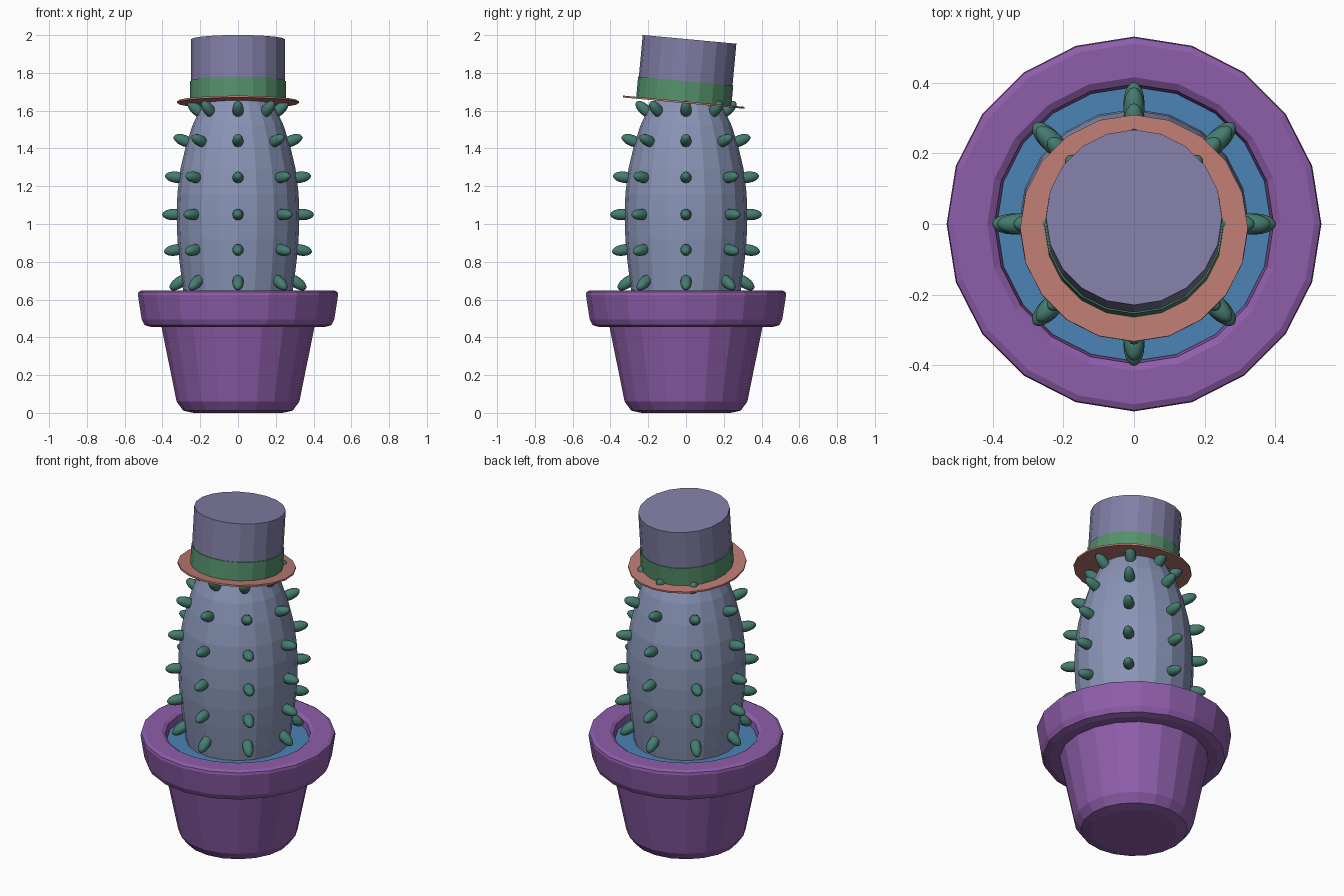
import bpy, bmesh, math
from mathutils import Vector, Matrix

if "Cube" in bpy.data.objects:
    bpy.data.objects.remove(bpy.data.objects["Cube"])

SIDES = 20


def material(name, rgb):
    m = bpy.data.materials.new(name)
    m.diffuse_color = (*rgb, 1)
    m.use_nodes = True
    m.node_tree.nodes["Principled BSDF"].inputs["Base Color"].default_value = m.diffuse_color
    return m


def finish(bm, name, mat, smooth=False):
    bmesh.ops.recalc_face_normals(bm, faces=bm.faces)
    for f in bm.faces:
        f.smooth = smooth
    me = bpy.data.meshes.new(name)
    bm.to_mesh(me)
    bm.free()
    me.materials.append(mat)
    ob = bpy.data.objects.new(name, me)
    bpy.context.collection.objects.link(ob)
    return ob


def lathe(name, profile, mat):
    """Revolve (radius, z) points around z; open ends are capped."""
    bm = bmesh.new()
    rings = []
    for r, z in profile:
        rings.append([bm.verts.new((r * math.cos(a), r * math.sin(a), z))
                      for a in (2 * math.pi * i / SIDES for i in range(SIDES))])
    for lo, hi in zip(rings, rings[1:]):
        for i in range(SIDES):
            j = (i + 1) % SIDES
            bm.faces.new((lo[i], lo[j], hi[j], hi[i]))
    bm.faces.new(rings[0])
    bm.faces.new(rings[-1])
    return finish(bm, name, mat)


purple = material("pot_purple", (0.27, 0.11, 0.40))
blue = material("soil_blue", (0.07, 0.23, 0.47))
slate = material("body_slate", (0.25, 0.30, 0.47))
teal = material("spine_teal", (0.06, 0.20, 0.16))
lilac = material("hat_lilac", (0.22, 0.21, 0.38))
green = material("band_green", (0.09, 0.28, 0.15))
salmon = material("brim_salmon", (0.50, 0.20, 0.17))

# Pot with a thick rounded rim and a recess for the soil
lathe("pot", [(0.235, 0), (0.29, 0.012), (0.325, 0.06), (0.405, 0.455),
              (0.46, 0.455), (0.495, 0.465), (0.51, 0.495), (0.53, 0.625),
              (0.527, 0.64), (0.51, 0.648), (0.415, 0.648), (0.395, 0.635),
              (0.385, 0.56)], purple)
lathe("soil", [(0.388, 0.57), (0.388, 0.60)], blue)

# Cactus body
body = [(0.28, 0.575), (0.291, 0.65), (0.31, 0.80), (0.321, 0.92), (0.325, 1.04),
        (0.321, 1.16), (0.305, 1.29), (0.277, 1.41), (0.242, 1.52),
        (0.20, 1.61), (0.15, 1.67), (0.08, 1.70), (0.01, 1.71)]
lathe("cactus_body", body, slate)


def body_radius(z):
    for (r0, z0), (r1, z1) in zip(body, body[1:]):
        if z0 <= z <= z1:
            return r0 + (r1 - r0) * (z - z0) / (z1 - z0)


# Spines: six rows of eight, fanning down at the base and up at the top
bm = bmesh.new()
for z, tilt in [(0.70, -35), (0.865, -10), (1.05, 0), (1.245, 8), (1.435, 22), (1.595, 42)]:
    for k in range(8):
        a, t = k * math.pi / 4, math.radians(tilt)
        d = Vector((math.cos(a) * math.cos(t), math.sin(a) * math.cos(t), math.sin(t)))
        base = Vector((math.cos(a), math.sin(a), 0)) * body_radius(z) + Vector((0, 0, z))
        m = (Matrix.Translation(base + d * 0.015)
             @ d.to_track_quat('Z', 'Y').to_matrix().to_4x4()
             @ Matrix.Diagonal((0.03, 0.03, 0.062, 1)))
        bmesh.ops.create_uvsphere(bm, u_segments=12, v_segments=8, radius=1, matrix=m)
finish(bm, "spines", teal, smooth=True)

# Hat, tipped slightly backwards
hat_parts = [
    lathe("hat_brim", [(0.322, -0.005), (0.322, 0.005)], salmon),
    lathe("hat_crown", [(0.249, 0.0), (0.249, 0.334)], lilac),
    lathe("hat_band", [(0.253, 0.004), (0.253, 0.112)], green),
]
for part in hat_parts:
    part.matrix_world = (Matrix.Translation((0, -0.012, 1.645))
                         @ Matrix.Rotation(math.radians(-5.3), 4, 'X'))
